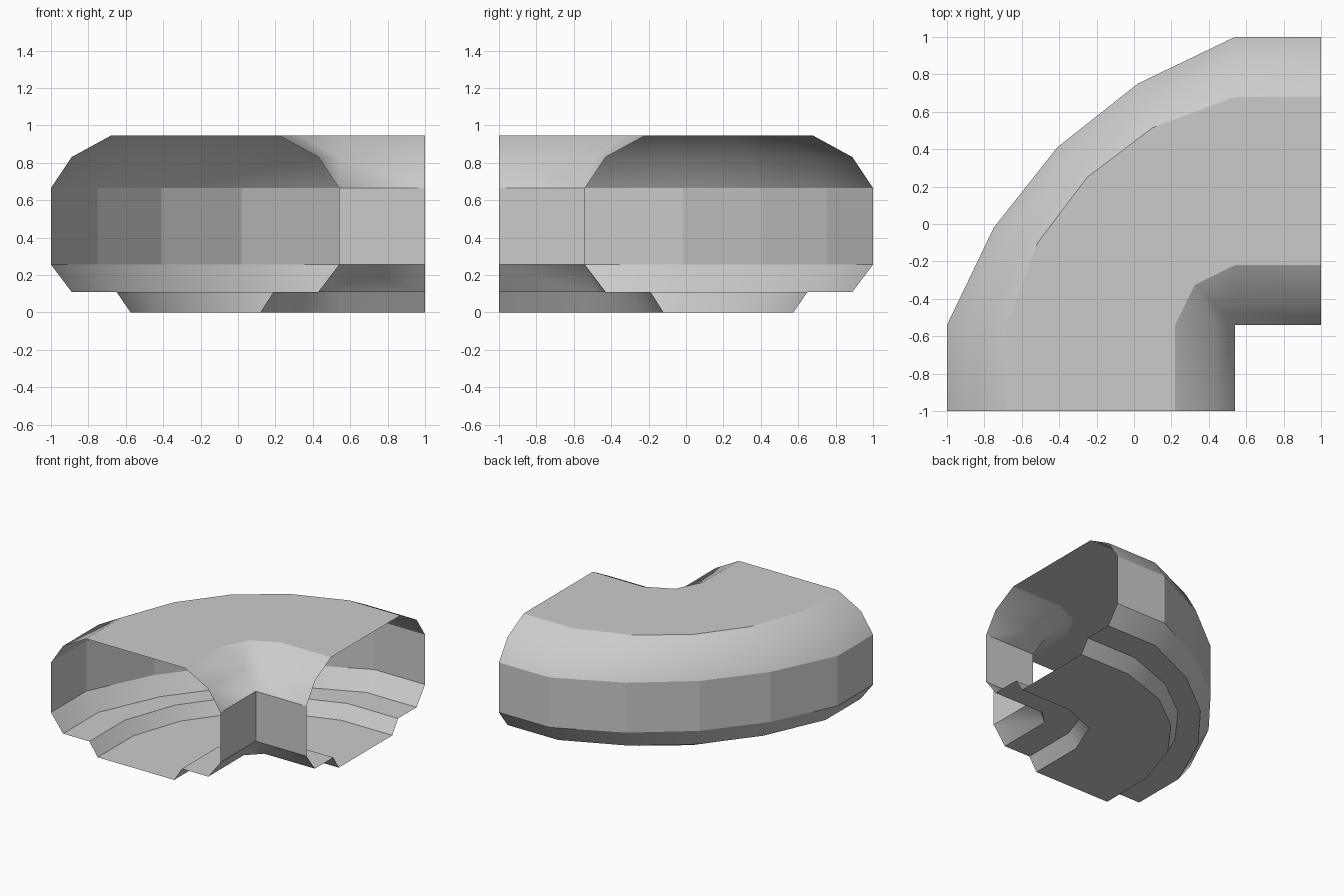
import bpy, bmesh

if "Cube" in bpy.data.objects:
    bpy.data.objects.remove(bpy.data.objects["Cube"])

C = 0.54      # turning corner sits at (C, -C)
LEG = 0.46    # straight length at each open end

# Closed cross-section: (distance from the turning corner, height)
PROFILE = [(1.54, .255), (1.54, .665), (1.43, .83), (1.22, .945),
           (.32, .945), (.11, .83), (0, .665), (0, .255), (.11, .11),
           (.35, .11), (.42, 0), (1.115, 0), (1.19, .11), (1.43, .11)]
INNER_MID = {.32: .215, .35: .26, .42: .30}


def bend(r):
    """Plan-view points of one lengthwise line around the corner."""
    if r > 1:       # outer side: three points round the bend
        d = 1.54 - r
        a, b, m = 1.29 - .734 * d, .52 - .25 * d, .95 - .5 * d
        mids = [(a, b), (m, m), (b, a)]
    elif r > .2:    # inner side: a single bend point
        m = INNER_MID[r]
        mids = [(m, m)] * 3
    else:           # tight inner corner: straight cut
        mids = [(r, 0), (r / 2, r / 2), (0, r)]
    return [(r, -LEG), (r, 0)] + mids + [(0, r), (-LEG, r)]


# Hollow, open-ended curved tube
bm = bmesh.new()
rings = [[bm.verts.new((C - u, v - C, z)) for u, v in bend(r)]
         for r, z in PROFILE]
n = len(rings)
for i in range(n):
    p, q = PROFILE[i], PROFILE[(i + 1) % n]
    a, b = rings[i], rings[(i + 1) % n]
    for k in range(len(a) - 1):
        f = bm.faces.new((a[k], b[k], b[k + 1], a[k + 1]))
        f.smooth = p[0] != q[0] and p[1] != q[1]   # only bevels are smooth
bmesh.ops.remove_doubles(bm, verts=bm.verts, dist=1e-4)
bmesh.ops.recalc_face_normals(bm, faces=bm.faces)

# Keep bevels crisp against the flat walls and caps
for e in bm.edges:
    if len({f.smooth for f in e.link_faces}) > 1:
        e.smooth = False

# Outward-facing check using the flat top
top = max(bm.faces, key=lambda f: f.calc_center_median().z)
if top.normal.z < 0:
    bmesh.ops.reverse_faces(bm, faces=bm.faces)

me = bpy.data.meshes.new("curved_corner_tube")
bm.to_mesh(me)
bm.free()
ob = bpy.data.objects.new("curved_corner_tube", me)
bpy.context.collection.objects.link(ob)
